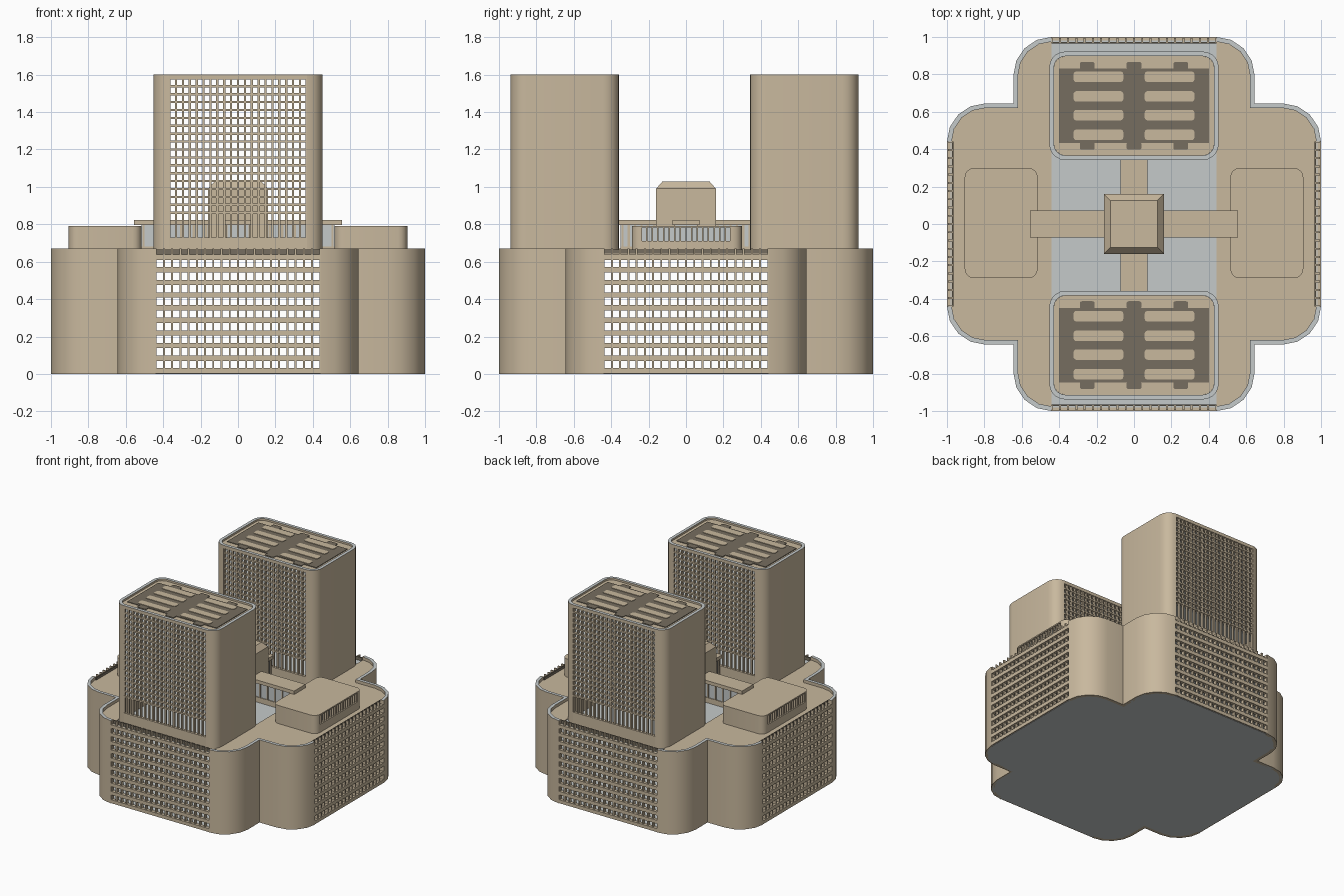
import bpy, bmesh, math
from mathutils import Vector

if "Cube" in bpy.data.objects:
    bpy.data.objects.remove(bpy.data.objects["Cube"])


def material(name, rgb):
    m = bpy.data.materials.new(name)
    m.use_nodes = True
    color = (*rgb, 1)
    m.diffuse_color = color
    m.node_tree.nodes["Principled BSDF"].inputs["Base Color"].default_value = color
    return m


TAN = material("tan concrete", (0.58, 0.48, 0.34))
GREY = material("pale grey slab", (0.56, 0.59, 0.59))
DARK = material("dark brown recess", (0.18, 0.155, 0.115))


class Part:
    """Collects prisms and boxes into one mesh object."""

    def __init__(self, name, mat, top=None):
        self.name, self.mat, self.top = name, mat, top
        self.bm = bmesh.new()

    def prism(self, pts, z0, z1, top_inset=0):
        c = sum((Vector(p) for p in pts), Vector((0, 0))) / len(pts)
        lo = [self.bm.verts.new((x, y, z0)) for x, y in pts]
        hi = []
        for x, y in pts:
            s = 1 - top_inset
            hi.append(self.bm.verts.new((c.x + (x - c.x) * s, c.y + (y - c.y) * s, z1)))
        self.bm.faces.new(lo[::-1])
        self.bm.faces.new(hi)
        for i in range(len(pts)):
            j = (i + 1) % len(pts)
            self.bm.faces.new((lo[i], lo[j], hi[j], hi[i]))
        return self

    def box(self, x0, x1, y0, y1, z0, z1):
        return self.prism([(x0, y0), (x1, y0), (x1, y1), (x0, y1)], z0, z1)

    def finish(self, smooth=False):
        bmesh.ops.recalc_face_normals(self.bm, faces=self.bm.faces[:])
        mesh = bpy.data.meshes.new(self.name)
        mesh.materials.append(self.mat)
        if self.top:
            mesh.materials.append(self.top)
            for f in self.bm.faces:
                f.material_index = int(f.normal.z > 0.5)
        self.bm.to_mesh(mesh)
        self.bm.free()
        ob = bpy.data.objects.new(self.name, mesh)
        bpy.context.collection.objects.link(ob)
        if smooth:
            bpy.ops.object.select_all(action="DESELECT")
            ob.select_set(True)
            bpy.context.view_layer.objects.active = ob
            bpy.ops.object.shade_smooth_by_angle(angle=math.radians(30))
        return ob


def arc(cx, cy, r, a0, a1, n=4):
    angles = [math.radians(a0 + (a1 - a0) * i / n) for i in range(n + 1)]
    return [(cx + r * math.cos(a), cy + r * math.sin(a)) for a in angles]


def rrect(hx, hy, r, cx=0, cy=0):
    pts = []
    for k, (sx, sy) in enumerate(((1, 1), (-1, 1), (-1, -1), (1, -1))):
        pts += arc(cx + sx * (hx - r), cy + sy * (hy - r), r, k * 90, k * 90 + 90)
    return pts


def turn(pts, k):
    for _ in range(k % 4):
        pts = [(-y, x) for x, y in pts]
    return pts


# Podium: rounded cross with four corner walls
HALF, WALL, TOP = 0.44, 0.025, 0.67


def quarter(inset=0):
    c, r, e = 0.795, 0.205 - inset, 0.645 - inset
    return arc(HALF, c, r, 90, 0) + [(e, e)] + arc(c, HALF, r, 90, 0)


def cross(inset):
    return [p for k in (0, 3, 2, 1) for p in turn(quarter(inset), k)]


walls = Part("podium_corner_walls", TAN, GREY)
for k in range(4):
    walls.prism(turn(quarter() + quarter(WALL)[::-1], k), 0, TOP)
walls.finish(smooth=True)

PITCH, FIRST = 0.0675, 0.0163
levels = [FIRST + PITCH * i for i in range(10)]
floors = Part("podium_floors", GREY)
floors.prism(cross(0.01), 0, 0.02)
for z in levels[1:-1]:
    floors.prism(cross(0.02), z - 0.006, z + 0.006)
floors.prism(cross(0.02), 0.612, 0.638)
floors.finish()

roof = Part("podium_side_roofs", TAN)
for a, b in ((0, 3), (2, 1)):
    roof.prism(turn(quarter(WALL), a) + turn(quarter(WALL), b), 0.635, 0.645)
roof.finish()

# Podium window grids, with fins rising past the roof edge
bars = Part("podium_spandrels", TAN)
fins = Part("podium_window_fins", TAN)
screen = Part("podium_roof_screens", DARK)
COLS = 20


def rect(x0, x1, y0, y1):
    return [(x0, y0), (x1, y0), (x1, y1), (x0, y1)]


for k in range(4):
    for z in levels:
        bars.prism(turn(rect(-HALF, HALF, -1, -0.972), k), max(0, z - 0.014), z + 0.014)
    for i in range(COLS + 1):
        x = -HALF + 2 * HALF * i / COLS
        fins.prism(turn(rect(x - 0.005, x + 0.005, -0.995, -0.97), k), 0.01, TOP)
    screen.prism(turn(rect(-HALF, HALF, -0.972, -0.964), k), 0.625, 0.665)
for part in (bars, fins, screen):
    part.finish()

# Two hollow towers with open window grids on both long faces
HX, HY, R, BASE, CROWN = 0.453, 0.29, 0.085, 0.638, 1.6
WX = HX - R
ROWS, SILL, GRID, HEAD = 17, 0.73, 0.862, 1.58


def end_wall(cy, s):
    def edge(inset):
        r = R - inset
        return arc(WX, HY - R, r, 90, 0, 5) + arc(WX, R - HY, r, 0, -90, 5)
    return [(s * x, cy + y) for x, y in edge(0) + edge(WALL)[::-1]]


for label, cy in (("front", -0.648), ("rear", 0.632)):
    ends = Part(label + "_tower_end_walls", TAN, GREY)
    for s in (-1, 1):
        ends.prism(end_wall(cy, s), BASE, CROWN)
    ends.finish(smooth=True)

    grid = Part(label + "_tower_window_grid", TAN)
    crown = Part(label + "_tower_crown", TAN, GREY)
    step = (HEAD - GRID) / ROWS
    for s in (-1, 1):
        y0, y1 = sorted((cy + s * HY, cy + s * (HY - WALL)))
        grid.box(-WX, WX, y0, y1, BASE, SILL)
        for i in range(ROWS):
            z = GRID + step * i
            grid.box(-WX, WX, y0 + 0.002, y1 - 0.002, z - 0.006, z + 0.006)
        for i in range(COLS + 1):
            x = -WX + 2 * WX * i / COLS
            grid.box(x - 0.006, x + 0.006, y0 + 0.004, y1 - 0.004, SILL, HEAD)
        crown.box(-WX, WX, y0, y1, HEAD - 0.006, CROWN)
    grid.finish()
    crown.finish()

    slabs = Part(label + "_tower_floors", GREY)
    for i in range(ROWS):
        z = GRID + step * i
        slabs.prism(rrect(HX - 0.02, HY - 0.02, R - 0.02, 0, cy), z - 0.004, z + 0.004)
    slabs.finish()
    top = Part(label + "_tower_roof", TAN)
    top.prism(rrect(HX - WALL, HY - WALL, R - WALL, 0, cy), HEAD - 0.004, HEAD + 0.005)
    top.finish()

    # Roof plant: dark field with lobes and pale slots
    field = Part(label + "_tower_roof_field", DARK)
    field.box(-0.4, 0.4, cy - 0.2, cy + 0.2, 1.583, 1.59)
    for x in (-0.25, 0, 0.25):
        for s in (-1, 1):
            field.prism(rrect(0.04, 0.02, 0.012, x, cy + s * 0.215), 1.583, 1.59)
    field.finish()
    slots = Part(label + "_tower_roof_slots", TAN)
    for x in (-0.19, 0.19):
        for dy in (-0.155, -0.05, 0.05, 0.155):
            slots.prism(rrect(0.133, 0.028, 0.015, x, cy + dy), 1.588, 1.594)
    slots.finish()

# Central block with sloped cap
block = Part("central_block", TAN)
block.box(-0.16, 0.16, -0.16, 0.16, 0.638, 0.99)
block.prism(rect(-0.16, 0.16, -0.16, 0.16), 0.99, 1.03, top_inset=0.22)
block.finish()

# Glazed link corridors crossing the court
link_roof = Part("link_roofs", TAN)
link_glass = Part("link_glazing", GREY)
link_posts = Part("link_posts", TAN)
for k, length, glass in ((0, 0.555, 0.515), (1, 0.36, 0.35), (2, 0.555, 0.515), (3, 0.36, 0.35)):
    link_roof.prism(turn(rect(0.15, length, -0.072, 0.072), k), 0.795, 0.823)
    link_glass.prism(turn(rect(0.15, glass, -0.055, 0.055), k), 0.638, 0.795)
    link_posts.prism(turn(rect(0.15, glass, -0.062, 0.062), k), 0.638, 0.68)
    for i in range(6):
        x = 0.17 + (glass - 0.18) * i / 5
        link_posts.prism(turn(rect(x - 0.006, x + 0.006, -0.062, 0.062), k), 0.64, 0.795)
for part in (link_roof, link_glass, link_posts):
    part.finish()

# Side pavilions with a recessed window band on the outer face
pavilion = Part("side_pavilions", TAN)
panes = Part("pavilion_glazing", GREY)
posts = Part("pavilion_mullions", TAN)
for s in (-1, 1):
    plan = rrect(0.195, 0.295, 0.05, 0.71, 0.005)
    notch = [(0.905, -0.24), (0.87, -0.24), (0.87, 0.24), (0.905, 0.24)]
    for pts, z0, z1 in ((plan, 0.64, 0.71), (plan + notch, 0.71, 0.782), (plan, 0.782, 0.792)):
        pavilion.prism([(s * x, y) for x, y in pts], z0, z1)
    panes.prism([(s * x, y) for x, y in rect(0.868, 0.874, -0.24, 0.24)], 0.71, 0.782)
    for i in range(17):
        y = -0.24 + 0.03 * i
        posts.prism([(s * x, v) for x, v in rect(0.885, 0.9, y - 0.004, y + 0.004)], 0.71, 0.782)
pavilion.finish(smooth=True)
panes.finish()
posts.finish()
